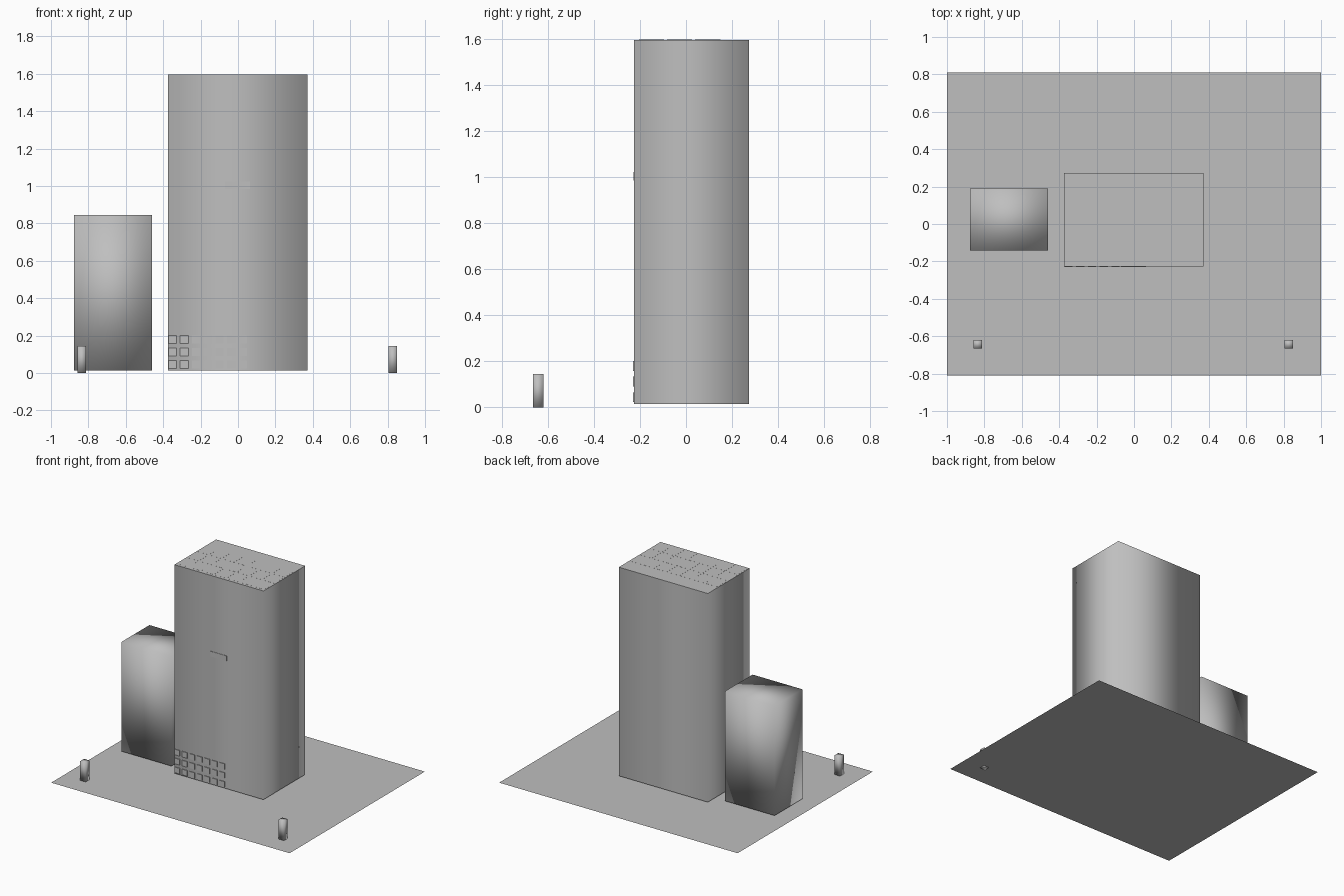
import bpy, bmesh

if "Cube" in bpy.data.objects:
    bpy.data.objects.remove(bpy.data.objects["Cube"])

grey = bpy.data.materials.new("light grey")
grey.diffuse_color = (0.52, 0.52, 0.52, 1)
grey.use_nodes = True
grey.node_tree.nodes["Principled BSDF"].inputs["Base Color"].default_value = grey.diffuse_color


def finish(name, bm, smooth=False):
    me = bpy.data.meshes.new(name)
    bm.normal_update()
    bm.to_mesh(me)
    bm.free()
    me.materials.append(grey)
    for p in me.polygons:
        p.use_smooth = smooth
    ob = bpy.data.objects.new(name, me)
    bpy.context.collection.objects.link(ob)
    return ob


def add_box(bm, x, y, z):
    """Box given by (min, max) ranges on each axis."""
    vs = bmesh.ops.create_cube(bm, size=1)["verts"]
    for v in vs:
        for i, (a, b) in enumerate((x, y, z)):
            v.co[i] = a if v.co[i] < 0 else b


def box(name, x, y, z, smooth=False):
    bm = bmesh.new()
    add_box(bm, x, y, z)
    return finish(name, bm, smooth)


# flat ground sheet
bm = bmesh.new()
bmesh.ops.create_grid(bm, x_segments=1, y_segments=1, size=1)
for v in bm.verts:
    v.co.y *= 0.81
finish("ground_slab", bm)

# tall tower: softly shaded walls, flat roof and underside
tower = box("tower", (-0.375, 0.372), (-0.226, 0.274), (0.015, 1.597), True)
for p in tower.data.polygons:
    p.use_smooth = abs(p.normal.z) < 0.5

# smaller side building
box("side_building", (-0.876, -0.459), (-0.142, 0.19), (0.015, 0.846), True)

# window plates low on the tower front, 7 columns by 3 rows
bm = bmesh.new()
for col in range(7):
    for row in range(3):
        x, z = -0.35 + 0.0627 * col, 0.045 + 0.0675 * row
        add_box(bm, (x - 0.022, x + 0.022), (-0.231, -0.224), (z - 0.021, z + 0.021))
finish("windows", bm)

# sign plate on the tower front
box("sign_plate", (-0.07, 0.065), (-0.229, -0.224), (0.985, 1.023))

# nearly flush roof tiles
bm = bmesh.new()
for col in range(7):
    for row in range(3):
        x, y = -0.32 + 0.106 * col, -0.15 + 0.122 * row
        add_box(bm, (x - 0.048, x + 0.048), (y - 0.055, y + 0.055), (1.593, 1.5975))
finish("roof_tiles", bm)

# two posts at the front corners
for side, cx in (("left", -0.835), ("right", 0.828)):
    box(side + "_post", (cx - 0.023, cx + 0.023), (-0.665, -0.62), (0, 0.146), True)
